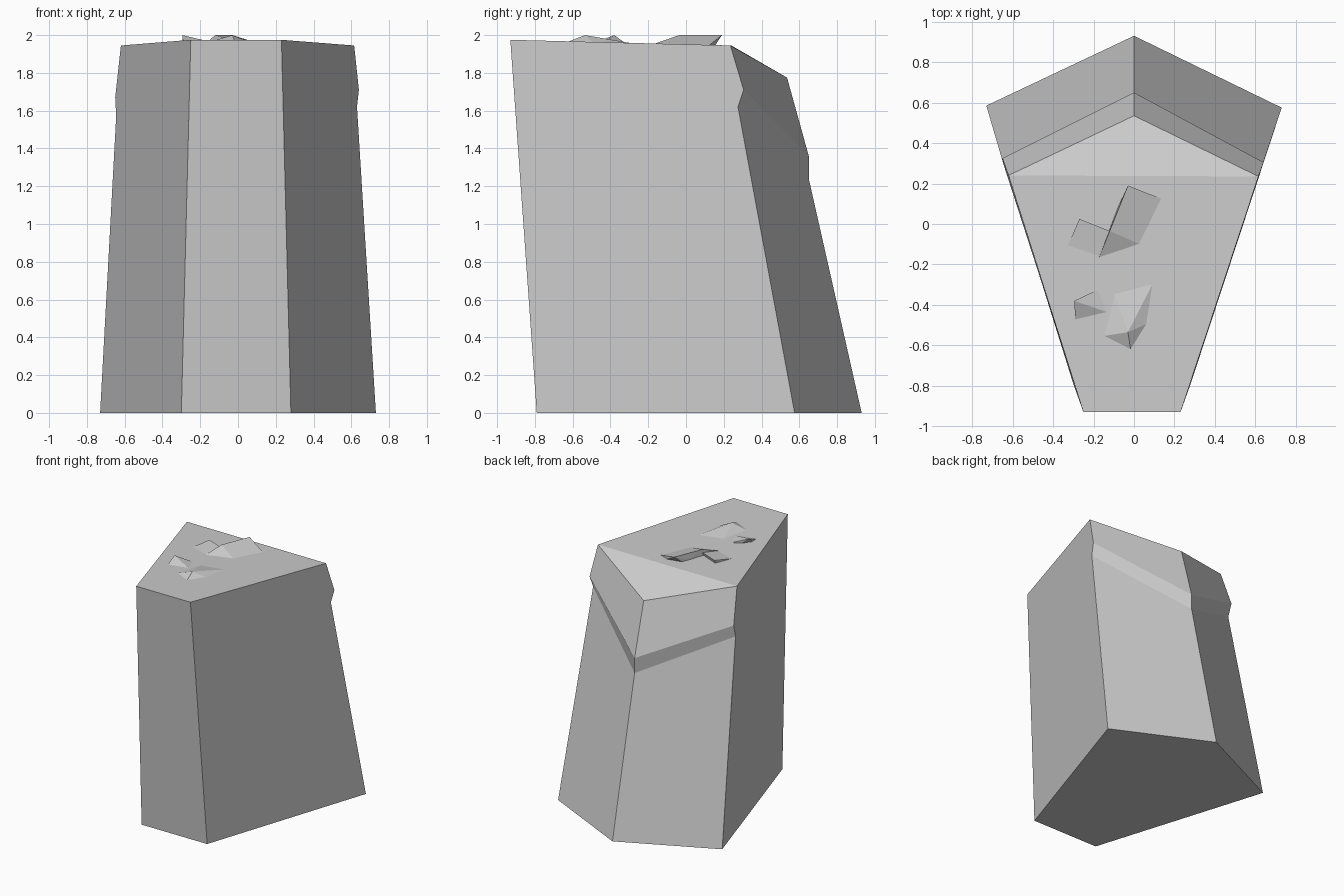
import bpy
import bmesh

cube = bpy.data.objects.get("Cube")
if cube:
    bpy.data.objects.remove(cube, do_unlink=True)

GREY = (0.6, 0.6, 0.6, 1)
stone = bpy.data.materials.new("stone grey")
stone.use_nodes = True
stone.diffuse_color = GREY
stone.node_tree.nodes["Principled BSDF"].inputs["Base Color"].default_value = GREY


def finish(name, bm):
    bmesh.ops.recalc_face_normals(bm, faces=bm.faces)
    mesh = bpy.data.meshes.new(name)
    bm.to_mesh(mesh)
    bm.free()
    mesh.materials.append(stone)
    bpy.context.collection.objects.link(bpy.data.objects.new(name, mesh))


# Rock body: front edge corners, then three back corners running up through the ledge
bm = bmesh.new()
front = [[bm.verts.new(p) for p in col] for col in (
    [(-0.30, -0.79, 0), (-0.25, -0.93, 1.975)],
    [(0.28, -0.79, 0), (0.23, -0.93, 1.975)])]
back = [[bm.verts.new(p) for p in col] for col in (
    [(0.73, 0.575, 0), (0.63, 0.275, 1.62), (0.64, 0.305, 1.71), (0.615, 0.235, 1.945)],
    [(0, 0.93, 0), (0, 0.65, 1.24), (0, 0.65, 1.36), (0, 0.535, 1.775)],
    [(-0.73, 0.585, 0), (-0.645, 0.295, 1.57), (-0.65, 0.325, 1.67), (-0.62, 0.24, 1.945)])]
(fl0, fl1), (fr0, fr1) = front
left, ridge, right = back
bm.faces.new((fl0, fr0, fr1, fl1))
bm.faces.new((fr0, *left, fr1))
bm.faces.new((fl0, *right, fl1))
for a, b in ((left, ridge), (ridge, right)):
    for i in range(3):
        bm.faces.new((a[i], b[i], b[i + 1], a[i + 1]))
bm.faces.new((fl1, fr1, left[3], right[3]))
bm.faces.new((left[3], ridge[3], right[3]))
bm.faces.new((fl0, fr0, left[0], ridge[0], right[0]))
finish("rock_body", bm)


# Chips on the top: raised corners over a footprint sunk just below the surface
def chip(name, raised, foot):
    bm = bmesh.new()
    for x, y, z in raised:
        bm.verts.new((x, y, z))
    for x, y in foot:
        bm.verts.new((x, y, 1.95 - 0.02 * y))
    for x, y in foot:
        bm.verts.new((x, y, 1.90))
    bmesh.ops.convex_hull(bm, input=bm.verts)
    bmesh.ops.dissolve_limit(bm, angle_limit=0.02, verts=bm.verts, edges=bm.edges)
    finish(name, bm)


chip("back_chip", [(-0.03, 0.19, 2.0), (-0.12, -0.035, 2.0)],
     [(0.135, 0.125), (0.03, -0.10), (-0.175, -0.17), (-0.08, 0.08)])
chip("side_chip", [(-0.27, 0.025, 1.975), (-0.12, -0.035, 1.975)],
     [(-0.33, -0.115), (-0.175, -0.17), (-0.14, -0.06), (-0.27, 0.0)])
chip("corner_chip", [(-0.295, -0.38, 2.0)],
     [(-0.17, -0.32), (-0.29, -0.48), (-0.12, -0.44)])
chip("front_chip", [(-0.03, -0.535, 2.0)],
     [(-0.16, -0.555), (-0.015, -0.63), (0.07, -0.49), (0.1, -0.28), (-0.1, -0.33)])
